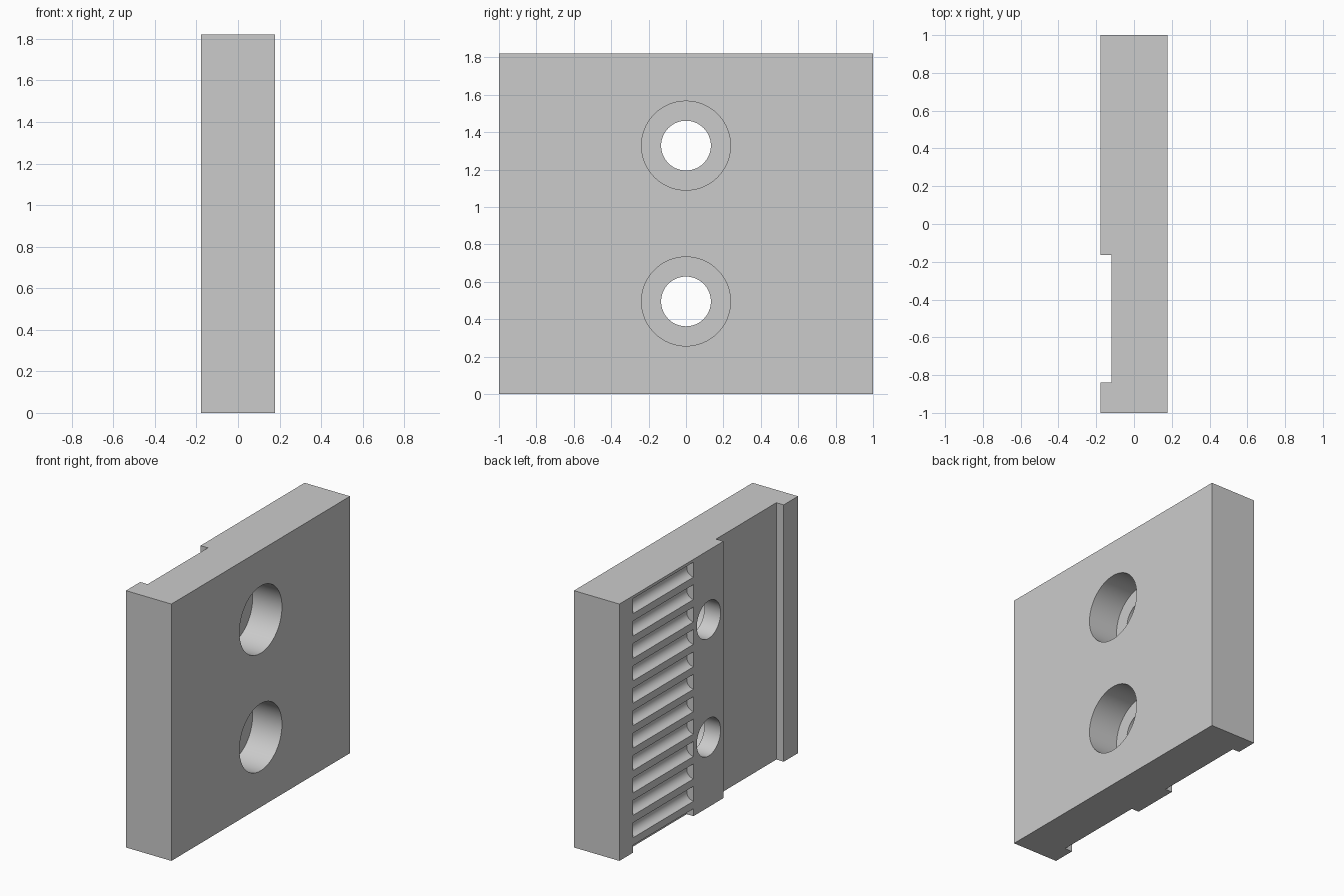
import bpy, bmesh, math
from mathutils import Matrix, Vector

cube = bpy.data.objects.get("Cube")
if cube:
    bpy.data.objects.remove(cube, do_unlink=True)

X, HEIGHT = 0.178, 1.82          # half thickness and height of the plate
HOLES = (0.495, 1.328)           # heights of the bolt holes
PITCH, GROOVE_R = 0.1588, 0.053  # spacing and radius of the teeth grooves

grey = bpy.data.materials.new("plain grey")
grey.use_nodes = True
colour = (0.6, 0.6, 0.6, 1)
grey.diffuse_color = colour
grey.node_tree.nodes["Principled BSDF"].inputs["Base Color"].default_value = colour


def make_object(name, bm):
    bmesh.ops.recalc_face_normals(bm, faces=bm.faces)
    mesh = bpy.data.meshes.new(name)
    bm.to_mesh(mesh)
    bm.free()
    mesh.materials.append(grey)
    obj = bpy.data.objects.new(name, mesh)
    bpy.context.collection.objects.link(obj)
    return obj


def add_rod(bm, start, end, radius, sides=64):
    """Closed cylinder between two points."""
    start, end = Vector(start), Vector(end)
    axis = end - start
    turn = axis.to_track_quat('Z', 'Y').to_matrix().to_4x4()
    bmesh.ops.create_cone(bm, cap_ends=True, segments=sides, radius1=radius,
                          radius2=radius, depth=axis.length,
                          matrix=Matrix.Translation((start + end) / 2) @ turn)


def cut(target, name, bm):
    """Subtract the given shape, then discard it."""
    cutter = make_object(name, bm)
    cutter.hide_render = True
    mod = target.modifiers.new(name, 'BOOLEAN')
    mod.operation = 'DIFFERENCE'
    mod.solver = 'EXACT'
    mod.object = cutter
    bpy.context.view_layer.objects.active = target
    bpy.ops.object.modifier_apply(modifier=mod.name)
    bpy.data.objects.remove(cutter, do_unlink=True)


# Plate with a wide vertical channel on its right side
floor = -0.12
profile = [(-X, -1), (X, -1), (X, 1), (-X, 1),
           (-X, -0.165), (floor, -0.165), (floor, -0.84), (-X, -0.84)]
bm = bmesh.new()
face = bm.faces.new([bm.verts.new((x, y, 0)) for x, y in profile])
top = bmesh.ops.extrude_face_region(bm, geom=[face])
bmesh.ops.translate(bm, vec=(0, 0, HEIGHT),
                    verts=[v for v in top["geom"] if isinstance(v, bmesh.types.BMVert)])
plate = make_object("clamp_plate", bm)

# Counterbores from the left side
bm = bmesh.new()
for z in HOLES:
    add_rod(bm, (X - 0.23, 0, z), (X + 0.1, 0, z), 0.238)
cut(plate, "counterbore_cutter", bm)

# Narrow through holes
bm = bmesh.new()
for z in HOLES:
    add_rod(bm, (-X - 0.1, 0, z), (X, 0, z), 0.133)
cut(plate, "through_hole_cutter", bm)

# Row of half-round grooves, the lowest one open at the base
bm = bmesh.new()
for i in range(12):
    add_rod(bm, (-X, 0.17, i * PITCH), (-X, 0.85, i * PITCH), GROOVE_R, 48)
cut(plate, "groove_cutter", bm)

# Smooth the bores and grooves, keep edges sharp
bpy.ops.object.select_all(action='DESELECT')
plate.select_set(True)
bpy.context.view_layer.objects.active = plate
bpy.ops.object.shade_smooth_by_angle(angle=math.radians(30))
